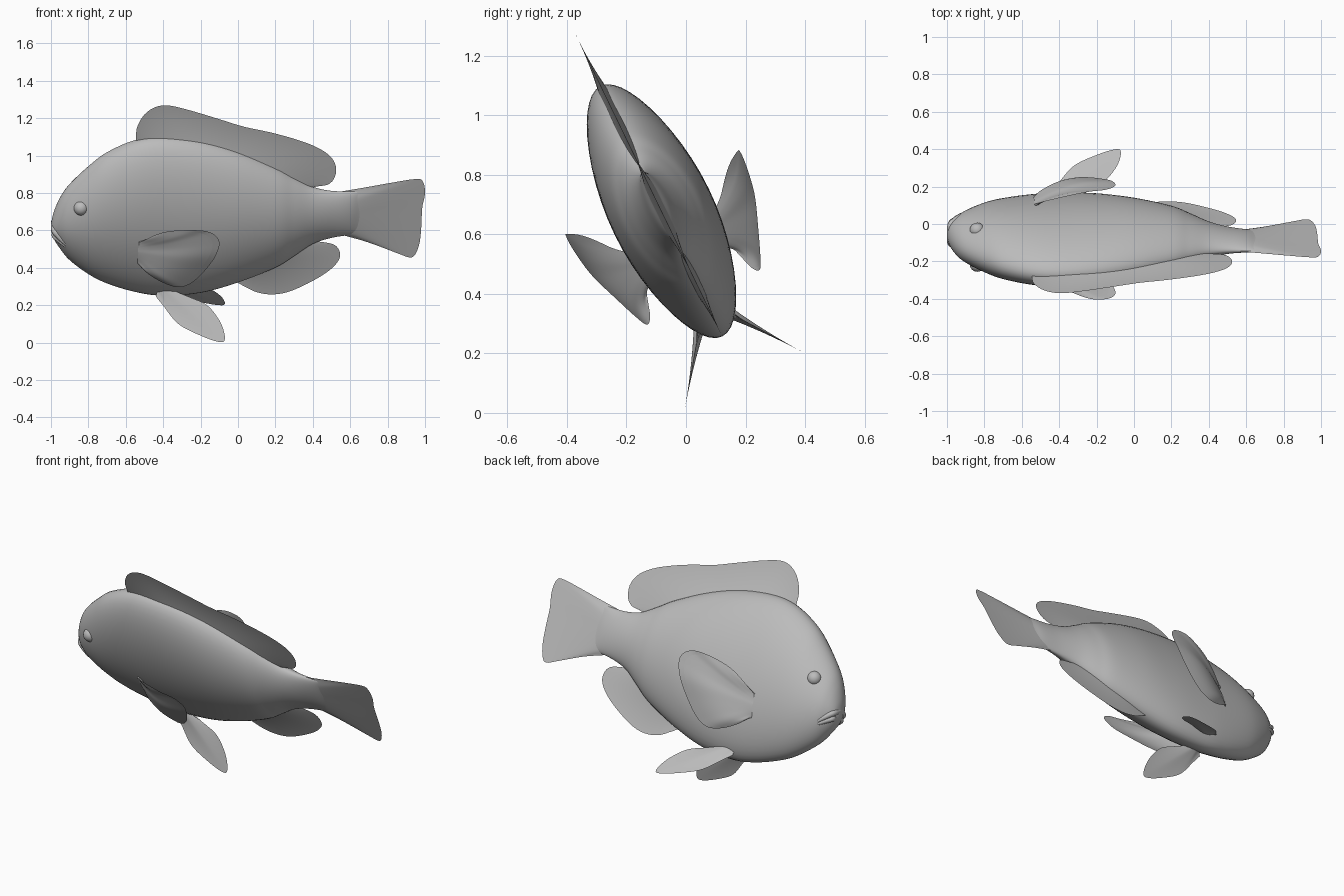
import bpy, bmesh, math
from mathutils import Vector

if "Cube" in bpy.data.objects:
    bpy.data.objects.remove(bpy.data.objects["Cube"])

grey = bpy.data.materials.new("plain_grey")
grey.use_nodes = True
colour = (0.5, 0.5, 0.5, 1)
grey.diffuse_color = colour
grey.node_tree.nodes["Principled BSDF"].inputs["Base Color"].default_value = colour

# The fish faces -x and leans: v runs up its mid plane, w runs across it
SIN, COS = 0.437, 0.9
Y0, Z0 = -0.074, 0.66


def world(x, v, w):
    return Vector((x, Y0 - SIN * v + COS * w, Z0 + COS * v + SIN * w))


def mid(x, z):
    """Point of the mid plane, as (x, v, w), at height z."""
    return (x, (z - Z0) / COS, 0)


def sample(points, s):
    """Smooth curve through points, s from 0 to 1."""
    pts = [Vector(p) for p in points]
    last = len(pts) - 1
    f = min(max(s, 0), 1) * last
    i = min(int(f), last - 1)
    t = f - i
    p1, p2 = pts[i], pts[i + 1]
    p0 = pts[i - 1] if i else 2 * p1 - p2
    p3 = pts[i + 2] if i + 2 <= last else 2 * p2 - p1
    return 0.5 * (2 * p1 + (p2 - p0) * t + (2 * p0 - 5 * p1 + 4 * p2 - p3) * t * t
                  + (3 * p1 - p0 - 3 * p2 + p3) * t ** 3)


def finish(name, bm, angle=60):
    bmesh.ops.remove_doubles(bm, verts=bm.verts, dist=0.0002)
    bmesh.ops.recalc_face_normals(bm, faces=bm.faces)
    mesh = bpy.data.meshes.new(name)
    bm.to_mesh(mesh)
    bm.free()
    obj = bpy.data.objects.new(name, mesh)
    bpy.context.collection.objects.link(obj)
    mesh.materials.append(grey)
    bpy.ops.object.select_all(action='DESELECT')
    obj.select_set(True)
    bpy.context.view_layer.objects.active = obj
    bpy.ops.object.shade_smooth_by_angle(angle=math.radians(angle))


def skin(bm, rows, closed=False):
    for a, b in zip(rows, rows[1:]):
        n = len(a)
        for j in range(n if closed else n - 1):
            k = (j + 1) % n
            bm.faces.new((a[j], a[k], b[k], b[j]))


# Body stations: x, top height, bottom height, half width
stations = [(-1, .635, .6, .015), (-.985, .70, .555, .055), (-.95, .78, .5, .09),
            (-.9, .85, .44, .118), (-.8, .945, .365, .147), (-.7, 1.02, .315, .162),
            (-.55, 1.085, .27, .17), (-.4, 1.105, .25, .173), (-.2, 1.085, .265, .176),
            (0, 1.03, .32, .17), (.2, .945, .4, .143), (.3, .888, .462, .112),
            (.4, .835, .527, .077), (.5, .812, .56, .05), (.6, .81, .575, .031),
            (.65, .81, .575, .016), (.7, .81, .58, .004)]


def section(s):
    """Cross-section at s: x, centre v, half height, half width."""
    x, top, bottom, a = sample(stations, s)
    b = math.sqrt(max(((top - bottom) / 2) ** 2 - (SIN * a) ** 2, 1e-4)) / COS
    return x, ((top + bottom) / 2 - Z0) / COS, b, a


def breadth(a, u):
    """Half width at relative height u: an ellipse, slightly pinched."""
    return a * math.sqrt(max(0, 1 - u * u)) * (1 - .1 * u * u)


def surface(x, v):
    """Half width of the body at x and v."""
    s = min((i / 600 for i in range(601)), key=lambda q: abs(section(q)[0] - x))
    _, c, b, a = section(s)
    return breadth(a, (v - c) / b)


bm = bmesh.new()
rows = []
for i in range(97):
    x, c, b, a = section(i / 96)
    row = []
    for j in range(48):
        q = math.tau * j / 48
        w = math.copysign(breadth(a, math.sin(q)), math.cos(q))
        row.append(bm.verts.new(world(x, c + b * math.sin(q), w)))
    rows.append(row)
skin(bm, rows, True)
bm.faces.new(rows[0])
bm.faces.new(rows[-1])
finish("body", bm)


def fin(name, root, edge, thick, side=1, bow=0, ns=56, nt=12):
    """Tapered blade between a root line and an outer edge, both (x, v, w)."""
    across = (Vector(root[-1]) - Vector(root[0])).cross(sample(edge, .5) - sample(root, .5)).normalized()
    bm = bmesh.new()
    for face in (1, -1):
        rows = []
        for i in range(ns + 1):
            s = i / ns
            a, b = sample(root, s), sample(edge, s)
            row = []
            for j in range(nt + 1):
                t = j / nt
                arch = math.sin(math.pi * s)
                half = thick * (1 - t) ** 2 * math.sqrt(max(0, arch))
                p = a.lerp(b, t) + across * half * face
                w = p.z + bow * arch * math.sin(math.pi * t)
                row.append(bm.verts.new(world(p.x, p.y, w * side)))
            rows.append(row)
        skin(bm, rows)
    finish(name, bm, 50)


# Fins of the mid plane
dorsal = [(-.545, 1.08), (-.54, 1.15), (-.5, 1.22), (-.44, 1.26), (-.37, 1.268), (-.26, 1.243),
          (-.1, 1.195), (.03, 1.155), (.17, 1.125), (.3, 1.09), (.41, 1.05), (.49, 1.0),
          (.524, .94), (.515, .88), (.48, .845), (.42, .835), (.37, .82)]
fin("dorsal_fin", [mid(*p) for p in [(-.5, 1.04), (-.3, 1.06), (0, .97), (.2, .89), (.36, .79)]],
    [mid(*p) for p in dorsal], .024)

anal = [(-.02, .33), (.04, .298), (.1, .27), (.18, .258), (.27, .272), (.38, .32), (.48, .38),
        (.535, .435), (.545, .48), (.52, .52), (.46, .537), (.39, .54)]
fin("anal_fin", [mid(*p) for p in [(0, .38), (.2, .46), (.38, .57)]], [mid(*p) for p in anal], .022)

tail = [(.56, .81), (.68, .83), (.82, .855), (.95, .875), (.988, .862), (1, .8), (.985, .72),
        (.98, .62), (.97, .53), (.945, .468), (.915, .456), (.86, .475), (.7, .535), (.56, .575)]
fin("tail_fin", [mid(*p) for p in [(.54, .8), (.56, .69), (.54, .58)]], [mid(*p) for p in tail], .026)

# Paired fins
pectoral = [(-.53, -.055, .175), (-.4, .048, .26), (-.25, .088, .315), (-.15, .08, .325),
            (-.1, .025, .322), (-.12, -.07, .305), (-.18, -.18, .265), (-.25, -.268, .23),
            (-.32, -.302, .21), (-.4, -.285, .19), (-.48, -.24, .175), (-.53, -.19, .16)]
pelvic = [(-.44, 0), (-.4, .2), (-.32, .6), (-.2, .86), (-.1, 1), (-.07, .93), (-.09, .6),
          (-.15, .25), (-.22, .08), (-.34, 0)]


def hang(x, d):
    return (x, -.42 - .2 * d, .08 + .145 * d)


for label, side in (("left", 1), ("right", -1)):
    fin(label + "_pectoral_fin", [(-.54, -.06, .15), (-.53, -.12, .155), (-.54, -.19, .14)],
        pectoral, .01, side, .04)
    fin(label + "_pelvic_fin", [hang(-.43, -.15), hang(-.39, -.15), hang(-.35, -.15)],
        [hang(*p) for p in pelvic], .018, side)
    # Eye
    bm = bmesh.new()
    bmesh.ops.create_uvsphere(bm, u_segments=24, v_segments=16, radius=.04)
    bmesh.ops.translate(bm, verts=bm.verts, vec=world(-.838, .115, side * (surface(-.838, .115) - .02)))
    finish(label + "_eye", bm)


# Lips that run around the snout from corner to corner
def lip(name, rise, front, radius):
    half = []
    for x, v in ((-.915, -.118), (-.94, -.096), (-.96, -.078), (-.98, -.06)):
        k = (-.915 - x) / .08
        v += rise * (.4 + .6 * k)
        half.append((x, v, surface(x, v) - .008))
    path = half + [(front, -.045 + rise, 0)] + [(x, v, -w) for x, v, w in reversed(half)]
    bm = bmesh.new()
    rows = []
    n = 40
    for i in range(n + 1):
        p = sample(path, i / n)
        d = (sample(path, (i + 1) / n) - sample(path, (i - 1) / n)).normalized()
        up = (Vector((0, 1, 0)) - d * d.y).normalized()
        out = d.cross(up)
        r = radius * (.3 + .7 * math.sqrt(max(0, math.sin(math.pi * i / n))))
        ring = [p + r * (up * math.sin(q) + out * math.cos(q))
                for q in (math.tau * j / 12 for j in range(12))]
        rows.append([bm.verts.new(world(*q)) for q in ring])
    skin(bm, rows, True)
    bm.faces.new(rows[0])
    bm.faces.new(rows[-1])
    finish(name, bm)


lip("upper_lip", .018, -.982, .018)
lip("lower_lip", -.016, -.972, .017)
